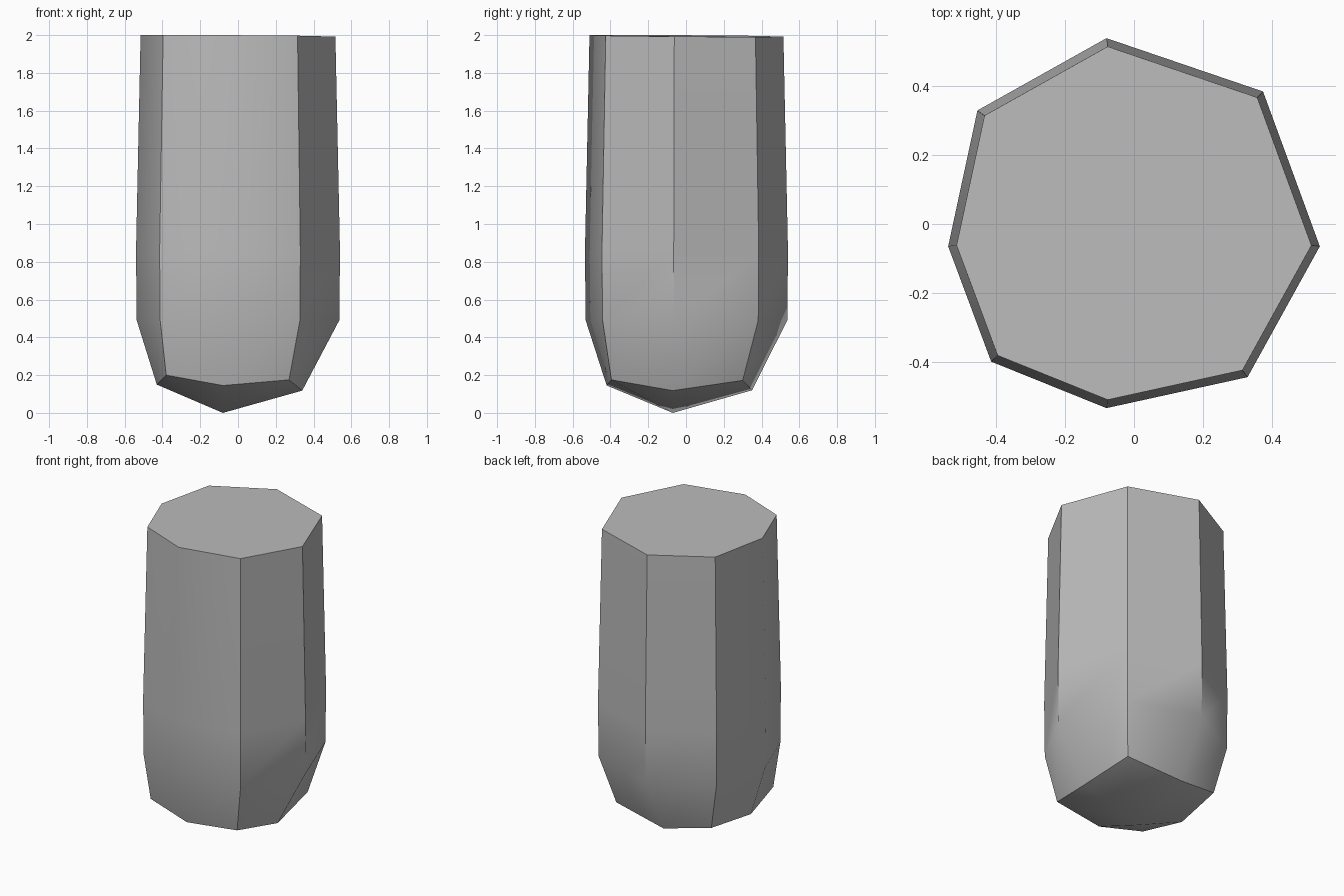
import bpy, bmesh, math
from mathutils import Vector

cube = bpy.data.objects.get("Cube")
if cube:
    bpy.data.objects.remove(cube, do_unlink=True)

# Plain grey stone
grey = bpy.data.materials.new("grey")
grey.use_nodes = True
colour = (0.5, 0.5, 0.5, 1)
grey.diffuse_color = colour
grey.node_tree.nodes["Principled BSDF"].inputs["Base Color"].default_value = colour

# Irregular eight-sided outline at the widest level
outline = [(-0.08, -0.535), (0.33, -0.445), (0.54, -0.065), (0.375, 0.385),
           (-0.08, 0.54), (-0.455, 0.33), (-0.54, -0.065), (-0.415, -0.4)]
# Corners of the chipped lower rim
rim = [(-0.08, -0.42, 0.145), (0.27, -0.395, 0.175), (0.34, -0.07, 0.118), (0.3, 0.3, 0.172),
       (-0.08, 0.35, 0.12), (-0.385, 0.285, 0.18), (-0.43, -0.065, 0.15), (-0.38, -0.37, 0.2)]
tip = Vector((-0.08, -0.07, 0))

bm = bmesh.new()


def ring(points):
    return [bm.verts.new(p) for p in points]


def level(scale, z, tilt=0):
    return ring([(x * scale, y * scale, min(2, z - tilt * (x + y))) for x, y in outline])


def bridge(a, b):
    for i in range(len(a)):
        j = (i + 1) % len(a)
        bm.faces.new((a[i], a[j], b[j], b[i]))


# Body rises from the rim through a slight bulge to the flat top
rings = [ring(rim), level(0.993, 0.49), level(1, 0.85), level(0.955, 1.996, 0.008)]
for low, high in zip(rings, rings[1:]):
    bridge(low, high)
bm.faces.new(rings[-1])

# Blunt point underneath
point = bm.verts.new(tip)
for i, v in enumerate(rings[0]):
    bm.faces.new((point, rings[0][(i + 1) % len(rim)], v))

bmesh.ops.recalc_face_normals(bm, faces=bm.faces)
mesh = bpy.data.meshes.new("stone_pillar")
bm.to_mesh(mesh)
bm.free()
mesh.materials.append(grey)
pillar = bpy.data.objects.new("stone_pillar", mesh)
bpy.context.collection.objects.link(pillar)

# Soft shading across the shallow corners only
bpy.ops.object.select_all(action="DESELECT")
pillar.select_set(True)
bpy.context.view_layer.objects.active = pillar
bpy.ops.object.shade_smooth_by_angle(angle=math.radians(40))
